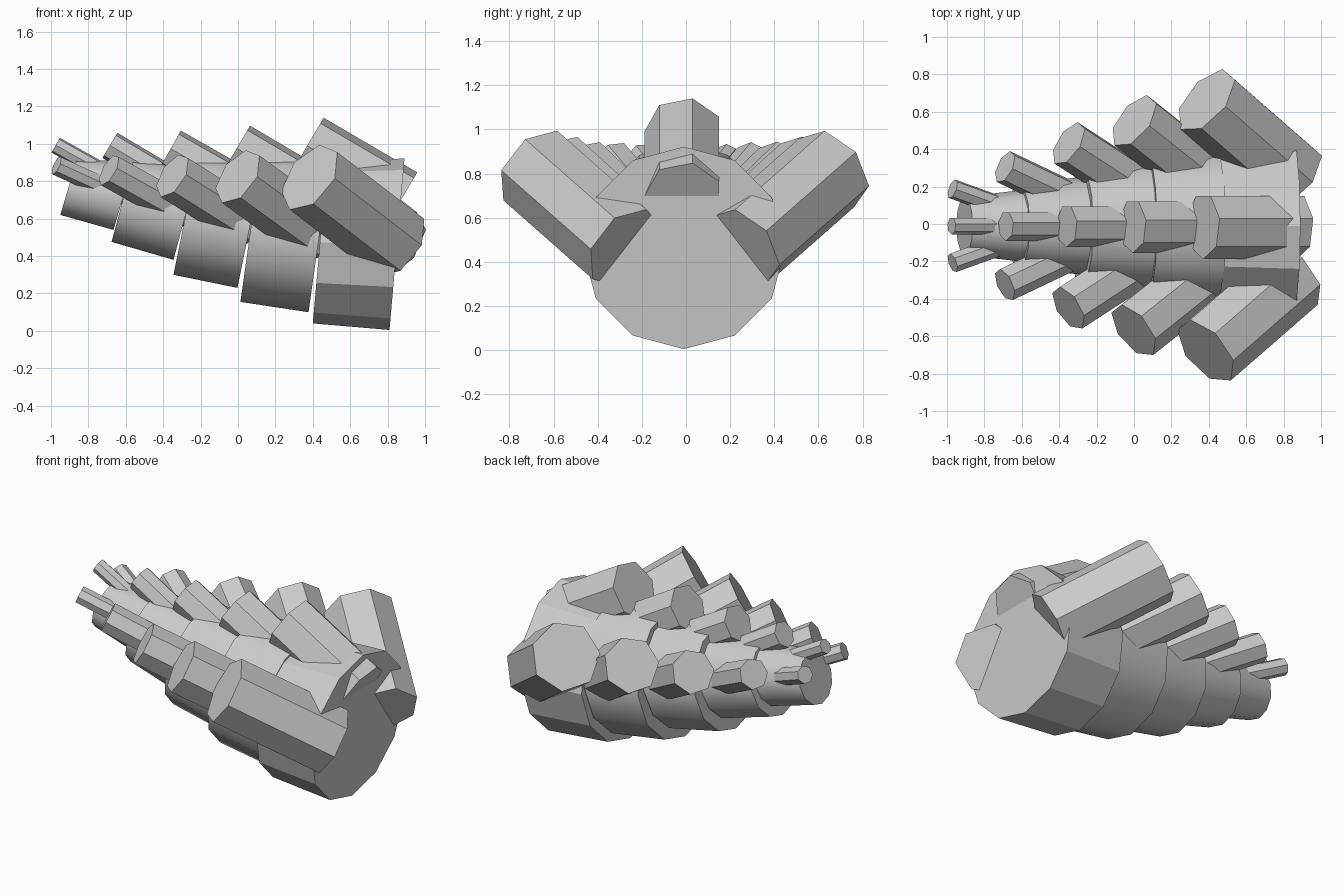
import bpy, bmesh, math
from mathutils import Vector

cube = bpy.data.objects.get("Cube")
if cube:
    bpy.data.objects.remove(cube, do_unlink=True)

grey = bpy.data.materials.new("plain_grey")
grey.use_nodes = True
colour = (0.6, 0.6, 0.6, 1)
grey.diffuse_color = colour
grey.node_tree.nodes["Principled BSDF"].inputs["Base Color"].default_value = colour


def prism(name, sides, start, end, r_start, r_end, u, v, smooth=False):
    """Closed prism between two rings whose plane is spanned by u and v."""
    bm = bmesh.new()
    rings = []
    for centre, r in ((start, r_start), (end, r_end)):
        ring = []
        for i in range(sides):
            a = math.tau * i / sides
            ring.append(bm.verts.new(centre + r * (math.cos(a) * u + math.sin(a) * v)))
        rings.append(ring)
    for i in range(sides):
        j = (i + 1) % sides
        bm.faces.new((rings[0][i], rings[0][j], rings[1][j], rings[1][i]))
    for ring in rings:
        bm.faces.new(ring)
    bmesh.ops.recalc_face_normals(bm, faces=bm.faces)
    mesh = bpy.data.meshes.new(name)
    bm.to_mesh(mesh)
    bm.free()
    mesh.materials.append(grey)
    obj = bpy.data.objects.new(name, mesh)
    bpy.context.collection.objects.link(obj)
    if smooth:
        bpy.ops.object.select_all(action="DESELECT")
        obj.select_set(True)
        bpy.context.view_layer.objects.active = obj
        bpy.ops.object.shade_smooth_by_angle(angle=math.radians(32))


def spike(name, base, tip, r, corner):
    """Seven-sided spike with one corner pointing towards the given direction."""
    axis = (tip - base).normalized()
    u = Vector(corner)
    u = (u - axis * u.dot(axis)).normalized()
    prism(name, 7, base, tip, r, r, u, axis.cross(u))


MID = -0.01
# Per segment: wide-end bottom (x, z), narrow-end bottom (x, z), radii, tilt,
# spike scale, top spike tip (x, z), side spike tip (x, spread, z)
segments = [
    ((0.81, 0.005), (0.40, 0.04), 0.46, 0.435, 5, 1.00, (0.37, 0.99), (0.385, 0.67, 0.82)),
    ((0.377, 0.10), (0.013, 0.155), 0.415, 0.395, 8, 0.81, (-0.007, 0.976), (0.0, 0.56, 0.825)),
    ((-0.003, 0.23), (-0.345, 0.30), 0.345, 0.32, 11.5, 0.64, (-0.36, 0.974), (-0.35, 0.44, 0.83)),
    ((-0.345, 0.38), (-0.676, 0.476), 0.26, 0.23, 15, 0.45, (-0.685, 0.992), (-0.69, 0.315, 0.86)),
    ((-0.666, 0.54), (-0.95, 0.62), 0.19, 0.155, 16.5, 0.26, (-0.975, 0.993), (-0.97, 0.198, 0.885)),
]

for n, (wide, narrow, r0, r1, tilt, s, top, side) in enumerate(segments, 1):
    t = math.radians(tilt)
    up = Vector((math.sin(t), 0, math.cos(t)))
    across = Vector((0, 1, 0))
    c0 = Vector((wide[0], MID, wide[1])) + up * r0
    c1 = Vector((narrow[0], MID, narrow[1])) + up * r1
    # Tapered body segment
    prism(f"body_segment_{n}", 12, c0, c1, r0, r1, up, across, smooth=n > 1)
    # Spike along the back
    spike(f"top_spike_{n}", c0 + up * 0.235 * s, Vector((top[0], MID, top[1])),
          0.178 * s, (0, -1, 0))
    # Spikes on both sides
    for label, sign, corner in (("left", 1, (0.4, 0.87, -0.35)),
                                ("right", -1, (0.69, -0.25, 0.67))):
        base = c0 + across * sign * 0.265 * s
        tip = Vector((side[0], MID + sign * side[1], side[2]))
        spike(f"{label}_side_spike_{n}", base, tip, 0.205 * s, corner)
